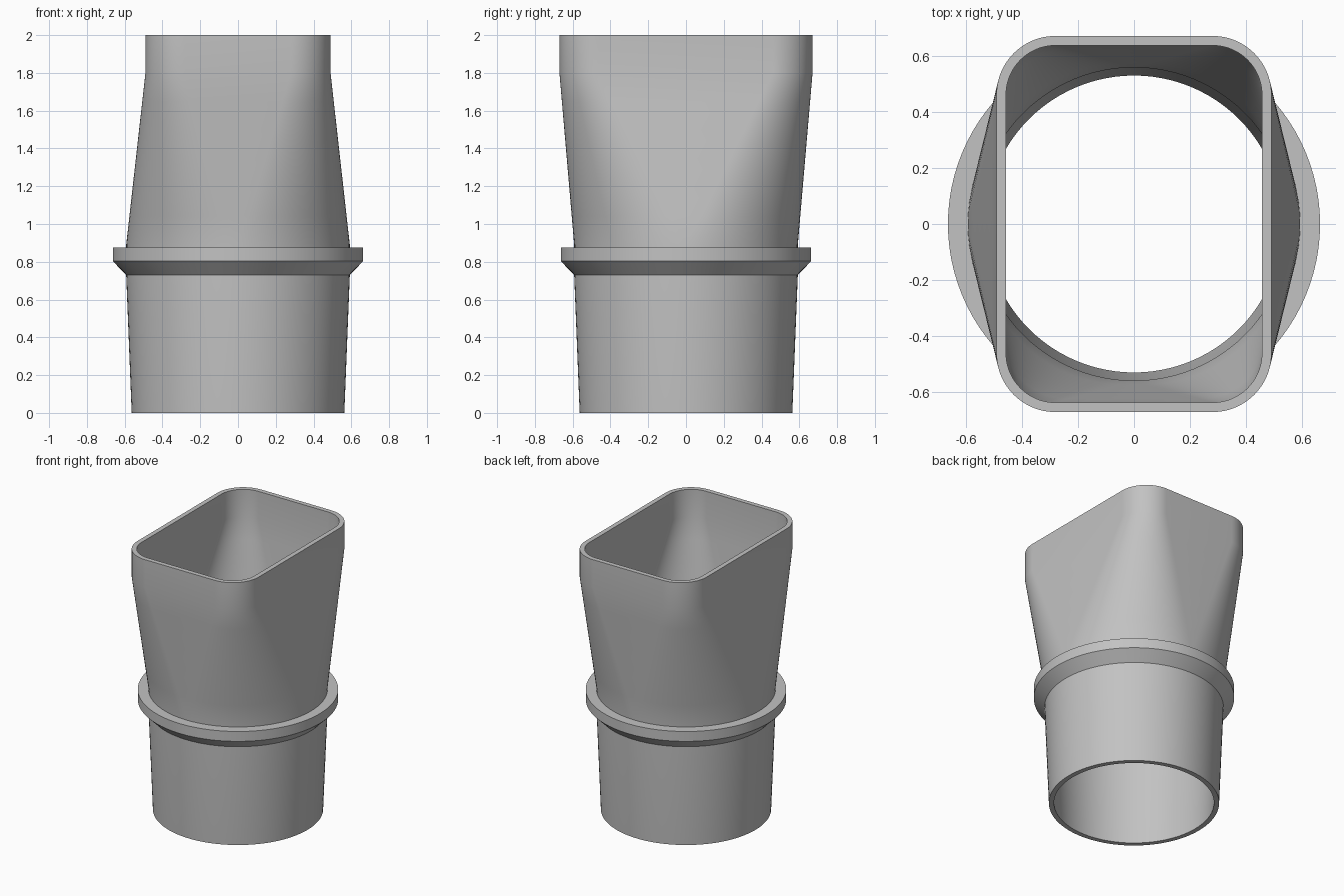
import bpy
import bmesh
from math import sin, cos, pi

cube = bpy.data.objects.get("Cube")
if cube:
    bpy.data.objects.remove(cube, do_unlink=True)

GREY = (0.54, 0.54, 0.54, 1)
mat = bpy.data.materials.new("light grey plastic")
mat.use_nodes = True
mat.diffuse_color = GREY
bsdf = mat.node_tree.nodes["Principled BSDF"]
bsdf.inputs["Base Color"].default_value = GREY
bsdf.inputs["Roughness"].default_value = 0.6

STEPS = 24          # segments per quarter turn
CX, CY = 0.28, 0.46  # corner centres of the rectangular mouth
WALL = 0.034


def ring(z, radius, cx=0.0, cy=0.0):
    """Rounded rectangle; a plain circle when the corner centres are zero."""
    points = []
    for quarter, (sx, sy) in enumerate([(1, 1), (-1, 1), (-1, -1), (1, -1)]):
        for i in range(STEPS + 1):
            a = (quarter + i / STEPS) * pi / 2
            points.append((sx * cx + radius * cos(a), sy * cy + radius * sin(a), z))
    return points


def blend(low, high, count):
    """Rings on the straight lines joining two rings, both ends included."""
    return [[tuple(a + (b - a) * k / count for a, b in zip(p, q))
             for p, q in zip(low, high)] for k in range(count + 1)]


def loft(name, rings):
    """Closed solid: each ring is bridged to the next, the last to the first."""
    bm = bmesh.new()
    loops = [[bm.verts.new(p) for p in r] for r in rings]
    n = len(loops[0])
    for a, b in zip(loops, loops[1:] + loops[:1]):
        for i in range(n):
            j = (i + 1) % n
            bm.faces.new((a[i], a[j], b[j], b[i]))
    bmesh.ops.remove_doubles(bm, verts=bm.verts, dist=1e-5)
    bmesh.ops.recalc_face_normals(bm, faces=bm.faces)
    mesh = bpy.data.meshes.new(name)
    bm.to_mesh(mesh)
    bm.free()
    mesh.materials.append(mat)
    obj = bpy.data.objects.new(name, mesh)
    bpy.context.collection.objects.link(obj)
    bpy.ops.object.select_all(action="DESELECT")
    obj.select_set(True)
    bpy.context.view_layer.objects.active = obj
    bpy.ops.object.shade_smooth_by_angle(angle=pi / 6)
    return obj


def skin(inset):
    """Tapered round spigot, round-to-rectangle transition, straight mouth."""
    corner = 0.21 - inset
    return ([ring(0, 0.563 - inset), ring(0.73, 0.592 - inset)]
            + blend(ring(0.89, 0.592 - inset), ring(1.8, corner, CX, CY), 6)
            + [ring(2, corner, CX, CY)])


# Hollow pipe body: outer skin going up, inner skin coming back down
loft("adapter_body", skin(0) + skin(WALL)[::-1])

# Stop collar with a chamfered underside
loft("stop_collar", [ring(0.73, 0.591), ring(0.803, 0.663),
                     ring(0.875, 0.663), ring(0.875, 0.58), ring(0.74, 0.58)])
